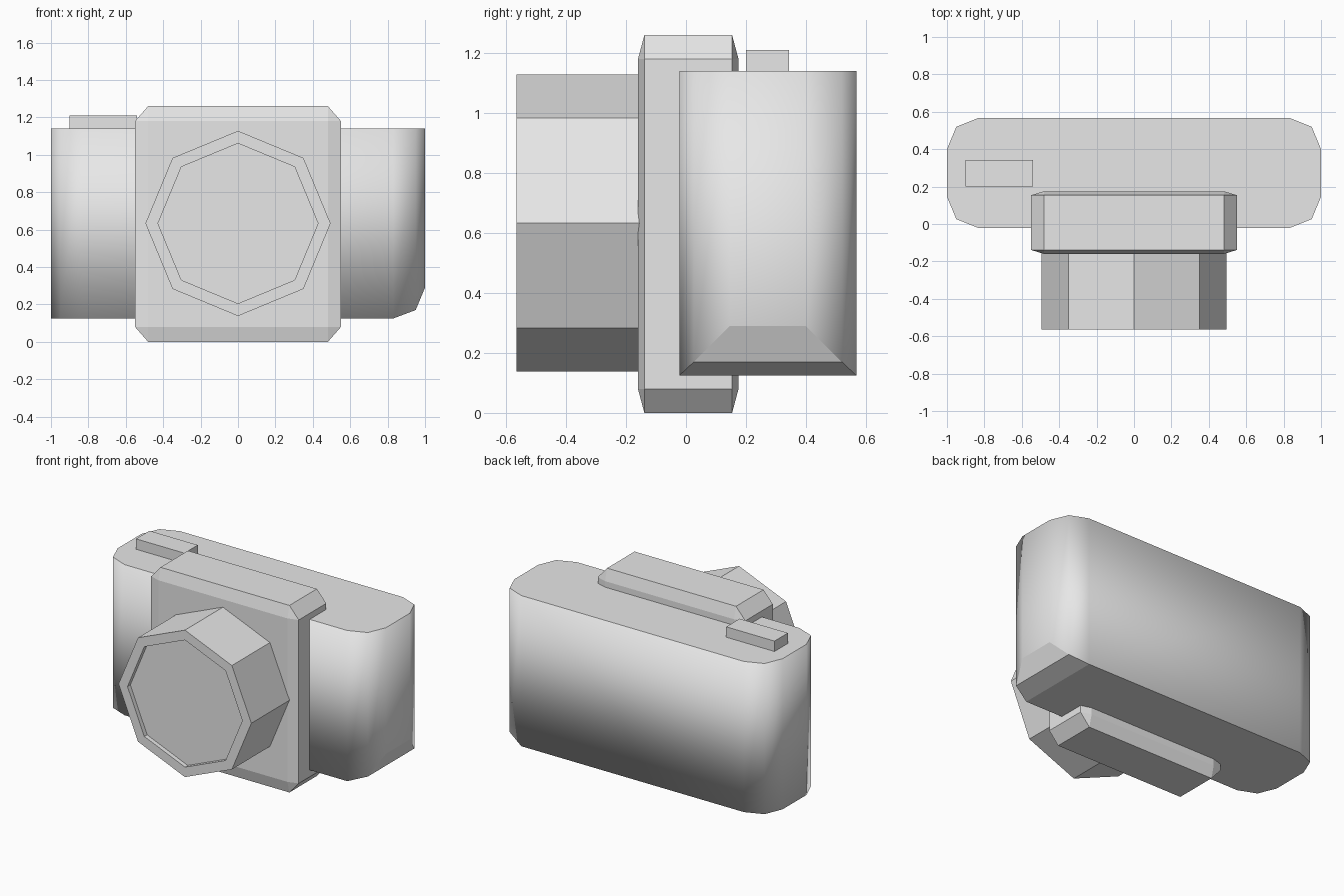
import bpy, bmesh, math
from mathutils import Matrix, Vector

cube = bpy.data.objects.get("Cube")
if cube:
    bpy.data.objects.remove(cube)

grey = bpy.data.materials.new("light_grey")
GREY = (0.8, 0.8, 0.8, 1)
grey.use_nodes = True
grey.diffuse_color = GREY
grey.node_tree.nodes["Principled BSDF"].inputs["Base Color"].default_value = GREY


def finish(name, bm):
    bmesh.ops.recalc_face_normals(bm, faces=bm.faces)
    mesh = bpy.data.meshes.new(name)
    bm.to_mesh(mesh)
    bm.free()
    mesh.materials.append(grey)
    obj = bpy.data.objects.new(name, mesh)
    bpy.context.collection.objects.link(obj)
    return obj


def box(name, low, high, bevel=0):
    """Unit cube, bevelled before scaling so the bevel follows the proportions."""
    low, high = Vector(low), Vector(high)
    bm = bmesh.new()
    bmesh.ops.create_cube(bm, size=1)
    if bevel:
        bmesh.ops.bevel(bm, geom=bm.edges[:], offset=bevel, segments=1,
                        affect='EDGES', profile=0.5)
    bmesh.ops.scale(bm, vec=high - low, verts=bm.verts)
    bmesh.ops.translate(bm, vec=(low + high) / 2, verts=bm.verts)
    return finish(name, bm)


# Main body: rounded outline, with the bottom curling up at the +x grip end
BOTTOM, TOP, MID_Y = 0.125, 1.14, 0.273
quarter = [(1.0, 0.127, 0.29), (0.95, 0.247, 0.17), (0.83, 0.295, BOTTOM)]
right_half = [(x, -y, z) for x, y, z in reversed(quarter)] + quarter
outline = right_half + [(-x, -y, BOTTOM) for x, y, z in right_half]

bm = bmesh.new()
upper = [bm.verts.new((x, MID_Y + y, TOP)) for x, y, z in outline]
lower = [bm.verts.new((x, MID_Y + y, z)) for x, y, z in outline]
n = len(outline)
bm.faces.new(upper)
for i in range(n):
    j = (i + 1) % n
    bm.faces.new((lower[i], lower[j], upper[j], upper[i]))
# Underside: two sloping strips at the grip end, then the flat base
bm.faces.new([lower[i] for i in (2, 3, 4, 1)])
bm.faces.new([lower[i] for i in (1, 4, 5, 0)])
bm.faces.new([lower[0]] + lower[5:])
body = finish("camera_body", bm)

# Soft shading around the walls, flat top and underside
mesh = body.data
for poly in mesh.polygons:
    poly.use_smooth = True
normals = [None] * len(mesh.loops)
for poly in mesh.polygons:
    wall = abs(poly.normal.z) < 0.1
    for k in poly.loop_indices:
        vert = mesh.vertices[mesh.loops[k].vertex_index]
        normals[k] = tuple(vert.normal if wall else poly.normal)
mesh.normals_split_custom_set(normals)

# Front plate and shutter button
box("front_plate", (-0.55, -0.16, 0), (0.55, 0.175, 1.26), bevel=0.063)
box("shutter_button", (-0.9, 0.2, 1.1), (-0.54, 0.343, 1.21))

# Eight-sided lens barrel with a shallow recessed glass
bm = bmesh.new()
rings = []
for radius, y in ((0.495, -0.1), (0.495, -0.565), (0.428, -0.565), (0.428, -0.535)):
    rings.append([bm.verts.new((radius * math.cos(a), y, 0.633 + radius * math.sin(a)))
                  for a in (i * math.pi / 4 for i in range(8))])
for a, b in zip(rings, rings[1:]):
    for i in range(8):
        j = (i + 1) % 8
        bm.faces.new((a[i], a[j], b[j], b[i]))
bm.faces.new(rings[0])
bm.faces.new(rings[-1])
finish("lens", bm)
